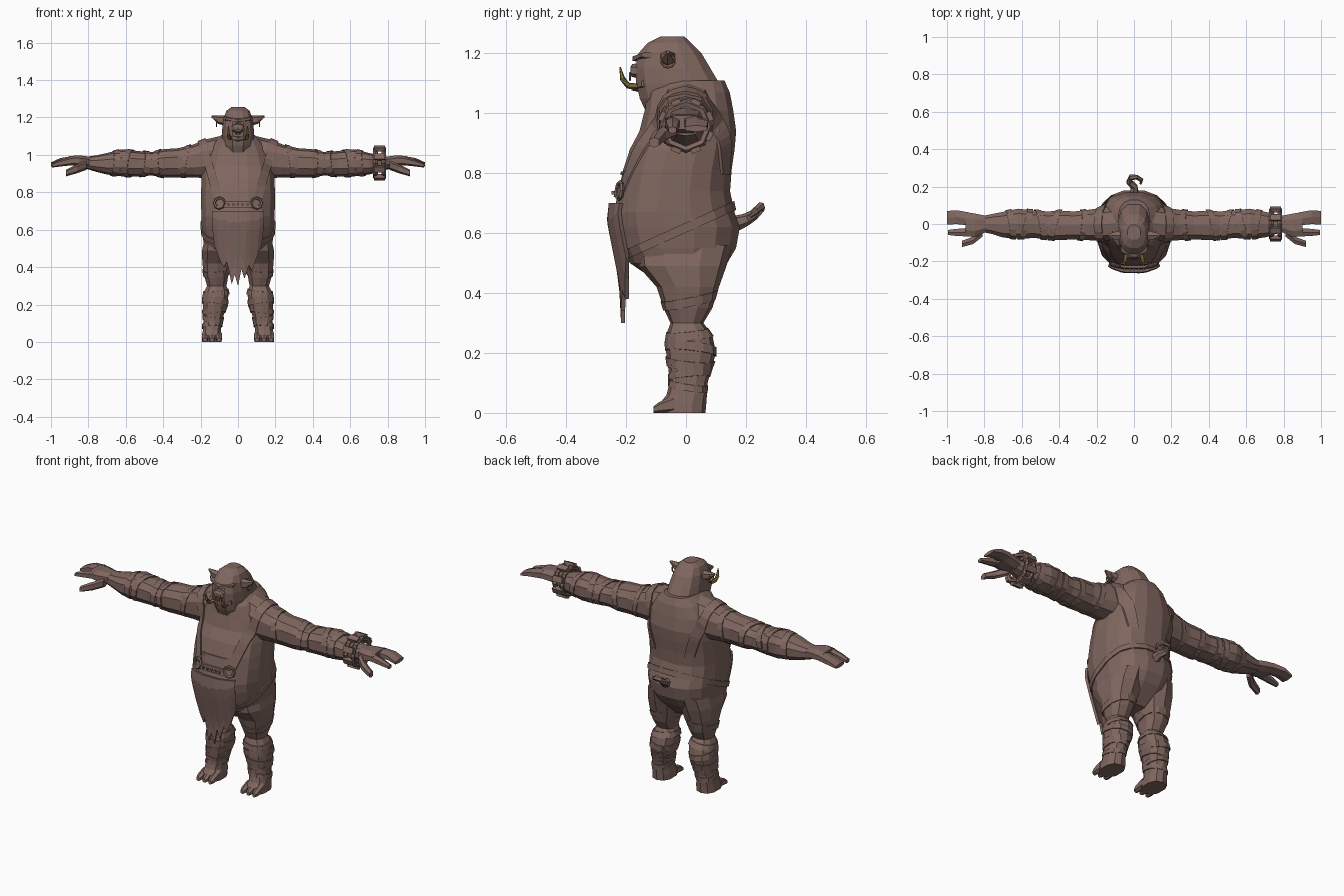
import bpy, bmesh, math
from mathutils import Vector
from mathutils.bvhtree import BVHTree


def material(name, rgb):
    m = bpy.data.materials.new(name)
    m.diffuse_color = (*rgb, 1)
    return m


BROWN = material("leathery brown", (0.216, 0.135, 0.115))
GOLD = material("dull gold", (0.28, 0.20, 0.06))


def make(name, verts, faces, mat=BROWN, mirror=False):
    bm = bmesh.new()
    vs = [bm.verts.new(v) for v in verts]
    for f in faces:
        bm.faces.new([vs[i] for i in f])
    bmesh.ops.recalc_face_normals(bm, faces=bm.faces)
    me = bpy.data.meshes.new(name)
    bm.to_mesh(me)
    bm.free()
    me.materials.append(mat)
    ob = bpy.data.objects.new(name, me)
    bpy.context.collection.objects.link(ob)
    if mirror:
        ob.modifiers.new("mirror", "MIRROR").use_axis[0] = True
    return ob


def loft(name, axis, sections, n=12, power=0.8, mat=BROWN, mirror=False):
    """Skin rounded rings; a section is (position, a0, a1, b0, b1)."""
    verts, faces = [], []
    for t, a0, a1, b0, b1 in sections:
        for i in range(n):
            ang = 2 * math.pi * (i + 0.5) / n
            c, s = math.cos(ang), math.sin(ang)
            a = (a0 + a1) / 2 + (a1 - a0) / 2 * math.copysign(abs(c) ** power, c)
            b = (b0 + b1) / 2 + (b1 - b0) / 2 * math.copysign(abs(s) ** power, s)
            verts.append({"x": (t, a, b), "y": (a, t, b), "z": (a, b, t)}[axis])
    for k in range(len(sections) - 1):
        for i in range(n):
            j = (i + 1) % n
            faces.append((k * n + i, k * n + j, k * n + n + j, k * n + n + i))
    last = (len(sections) - 1) * n
    faces += [tuple(range(n)), tuple(range(last, last + n))]
    make(name, verts, faces, mat, mirror)
    return verts, faces


def surface(*shapes):
    verts, faces = [], []
    for vs, fs in shapes:
        k = len(verts)
        verts += [Vector(v) for v in vs]
        faces += [tuple(i + k for i in f) for f in fs]
    return BVHTree.FromPolygons(verts, faces)


def wrap(name, tree, centre, normal, up, width, thick=0.008, a0=0, a1=360, steps=20, mirror=False):
    """Lay a raised band on a surface, around a centre, in a tilted plane."""
    n = Vector(normal).normalized()
    u = Vector(up)
    u = (u - n * u.dot(n)).normalized()
    v = n.cross(u)
    closed = a1 - a0 == 360
    verts, faces = [], []
    for i in range(steps if closed else steps + 1):
        a = math.radians(a0 + (a1 - a0) * i / steps)
        d = u * math.cos(a) + v * math.sin(a)
        row = []
        for side in (-1, 1):
            c = Vector(centre) + n * side * width / 2
            hit = tree.ray_cast(c + d * 0.6, -d, 0.6)[0]
            row.append(hit if hit else c)
        verts += [row[0] - d * 0.01, row[0] + d * thick, row[1] + d * thick, row[1] - d * 0.01]
    count = len(verts) // 4
    for i in range(count if closed else count - 1):
        j = (i + 1) % count
        for k in range(4):
            m = (k + 1) % 4
            faces.append((i * 4 + k, i * 4 + m, j * 4 + m, j * 4 + k))
    if not closed:
        faces += [(0, 1, 2, 3), tuple(range(len(verts) - 4, len(verts)))]
    make(name, verts, faces, mirror=mirror)


def tube(name, pts, radii, mat=BROWN, mirror=False, n=6):
    verts, faces = [], []
    ps = [Vector(p) for p in pts]
    for i, p in enumerate(ps):
        t = (ps[min(i + 1, len(ps) - 1)] - ps[max(i - 1, 0)]).normalized()
        u = t.cross(Vector((0.3, 0.2, 1)) if abs(t.z) < 0.8 else Vector((1, 0, 0))).normalized()
        w = t.cross(u)
        for k in range(n):
            a = 2 * math.pi * k / n
            verts.append(p + (u * math.cos(a) + w * math.sin(a)) * radii[i])
    for i in range(len(ps) - 1):
        for k in range(n):
            m = (k + 1) % n
            faces.append((i * n + k, i * n + m, i * n + n + m, i * n + n + k))
    faces += [tuple(range(n)), tuple(range(len(verts) - n, len(verts)))]
    make(name, verts, faces, mat, mirror)


def ring(name, loc, rot, major, minor, mat=BROWN, segs=10):
    bpy.ops.mesh.primitive_torus_add(location=loc, rotation=rot, major_radius=major,
                                     minor_radius=minor, major_segments=segs, minor_segments=5)
    ob = bpy.context.object
    ob.name = name
    ob.data.materials.append(mat)


def block(name, loc, size, rot=(0, 0, 0)):
    bpy.ops.mesh.primitive_cube_add(size=1, location=loc, rotation=rot)
    ob = bpy.context.object
    ob.name, ob.scale = name, size
    ob.data.materials.append(BROWN)


# Pot-bellied torso with a humped back
body = [(0.41, 0.09, -0.07, 0.05), (0.46, 0.16, -0.13, 0.10), (0.50, 0.18, -0.19, 0.14),
        (0.55, 0.19, -0.222, 0.17), (0.62, 0.197, -0.242, 0.183), (0.67, 0.199, -0.245, 0.165),
        (0.74, 0.20, -0.228, 0.15), (0.81, 0.20, -0.213, 0.155), (0.88, 0.198, -0.19, 0.165),
        (0.94, 0.19, -0.158, 0.17), (1.01, 0.17, -0.14, 0.16), (1.07, 0.135, -0.13, 0.148),
        (1.11, 0.085, -0.09, 0.13)]
torso = loft("torso", "z", [(z, -w, w, f, b) for z, w, f, b in body], 16)

# Head, brow, snout and jaw
loft("head", "z", [(z, -w, w, f, b) for z, w, f, b in (
    (0.99, 0.07, -0.13, 0.08), (1.05, 0.085, -0.158, 0.11), (1.10, 0.089, -0.17, 0.115),
    (1.15, 0.086, -0.172, 0.085), (1.20, 0.078, -0.162, 0.055), (1.235, 0.064, -0.13, 0.02),
    (1.257, 0.035, -0.085, -0.005))], 12)
loft("brow", "x", [(-0.07, -0.15, -0.11, 1.185, 1.205), (0, -0.182, -0.12, 1.17, 1.195),
                   (0.07, -0.15, -0.11, 1.185, 1.205)], 6)
loft("snout", "y", [(-0.14, -0.045, 0.045, 1.11, 1.175), (-0.18, -0.03, 0.03, 1.12, 1.165),
                    (-0.186, -0.022, 0.022, 1.125, 1.155)], 8)
loft("lower_lip", "x", [(-0.06, -0.15, -0.11, 1.085, 1.115), (0, -0.185, -0.12, 1.07, 1.1),
                        (0.06, -0.15, -0.11, 1.085, 1.115)], 6)
loft("ear", "x", [(0.06, -0.09, -0.03, 1.155, 1.21), (0.105, -0.085, -0.04, 1.165, 1.21),
                  (0.142, -0.066, -0.054, 1.2, 1.21)], 6, mirror=True)
tube("tusk", [(0.04, -0.165, 1.09), (0.048, -0.193, 1.092), (0.052, -0.212, 1.115),
              (0.05, -0.22, 1.155)], [0.01, 0.011, 0.009, 0.002], GOLD, True)
ring("nose_ring", (0, -0.187, 1.123), (math.pi / 2, 0, 0), 0.013, 0.003, GOLD)
for s in (-1, 1):
    ring("earring", (0.115 * s, -0.06, 1.175), (0, math.pi / 2, 0), 0.022, 0.004, GOLD)

# Arms and three-fingered hands
arm = loft("arm", "x", [
    (0.10, -0.09, 0.10, 0.885, 1.10), (0.17, -0.095, 0.09, 0.875, 1.083),
    (0.24, -0.09, 0.08, 0.88, 1.055), (0.32, -0.085, 0.07, 0.88, 1.036),
    (0.40, -0.09, 0.075, 0.88, 1.03), (0.46, -0.085, 0.07, 0.89, 1.015),
    (0.53, -0.078, 0.075, 0.885, 1.02), (0.62, -0.082, 0.085, 0.885, 1.03),
    (0.70, -0.075, 0.068, 0.895, 1.01), (0.76, -0.055, 0.055, 0.91, 0.997),
    (0.81, -0.045, 0.045, 0.925, 0.99)], 10, mirror=True)
loft("palm", "x", [(0.79, -0.045, 0.047, 0.93, 0.992), (0.85, -0.075, 0.06, 0.935, 1.0),
                   (0.90, -0.068, 0.068, 0.945, 0.995)], 8, mirror=True)
loft("broad_finger", "x", [(0.88, -0.012, 0.066, 0.945, 0.995), (0.95, -0.005, 0.078, 0.945, 0.983),
                           (1.0, -0.008, 0.074, 0.938, 0.96)], 6, mirror=True)
loft("front_finger", "x", [(0.88, -0.07, -0.018, 0.945, 0.993), (0.95, -0.066, -0.024, 0.938, 0.972),
                           (0.995, -0.06, -0.03, 0.932, 0.955)], 6, mirror=True)
loft("thumb", "x", [(0.81, -0.07, -0.025, 0.92, 0.97), (0.86, -0.11, -0.065, 0.902, 0.95),
                    (0.92, -0.125, -0.088, 0.885, 0.92)], 6, mirror=True)

# Legs, feet and toes
leg = loft("leg", "z", [
    (0.0, 0.085, 0.195, -0.085, 0.065), (0.035, 0.085, 0.193, -0.085, 0.068),
    (0.06, 0.09, 0.19, -0.065, 0.07), (0.10, 0.085, 0.187, -0.055, 0.072),
    (0.14, 0.075, 0.187, -0.058, 0.083), (0.20, 0.055, 0.19, -0.066, 0.1),
    (0.26, 0.047, 0.187, -0.066, 0.088), (0.30, 0.06, 0.168, -0.052, 0.058),
    (0.35, 0.05, 0.182, -0.075, 0.088), (0.42, 0.025, 0.194, -0.098, 0.11),
    (0.49, 0.01, 0.196, -0.16, 0.135), (0.56, 0.01, 0.18, -0.17, 0.155)], 10, mirror=True)
for x in (0.102, 0.139, 0.177):
    loft("toe", "y", [(-0.108, x - 0.012, x + 0.012, 0, 0.022), (-0.09, x - 0.018, x + 0.018, 0, 0.036),
                      (-0.04, x - 0.018, x + 0.018, 0, 0.06)], 6, mirror=True)

# Wrappings on the shins, thighs and arms
leg_tree, arm_tree, body_tree = surface(leg), surface(arm), surface(torso, arm)
for z, tx, ty, w in ((0.09, 0.1, 0.15, 0.022), (0.125, -0.12, -0.1, 0.022), (0.165, 0.15, 0.1, 0.03),
                     (0.215, -0.15, 0.12, 0.03), (0.262, 0.1, -0.1, 0.028), (0.375, 0.1, -0.2, 0.03)):
    wrap("leg_wrap", leg_tree, (0.125, 0.01, z), (tx, ty, 1), (0, -1, 0), w, 0.006, steps=14, mirror=True)
for x, ty, tz, w in ((0.28, 0.1, 0.15, 0.025), (0.42, 0.25, -0.1, 0.03), (0.50, -0.2, 0.15, 0.03),
                     (0.58, 0.3, 0.1, 0.03), (0.66, -0.15, 0.1, 0.03)):
    wrap("arm_wrap", arm_tree, (x, 0, 0.955), (1, ty, tz), (0, 0, 1), w, 0.006, steps=14, mirror=True)

# Sloping waistband, shoulder straps and bib edge
torso_tree = surface(torso)
wrap("waistband", torso_tree, (0, -0.03, 0.605), (0, -0.45, 1), (0, -1, 0), 0.03, 0.007, steps=28)
wrap("shoulder_strap", body_tree, (0.135, 0, 0.87), (0.32, 0, -0.09), (0.09, 0, 0.32), 0.045, 0.009,
     -120, 122, 24, True)
wrap("bib_edge", torso_tree, (0, 0, 0.735), (0, 0, 1), (0, -1, 0), 0.03, 0.012, -27, 27, 8)
wrap("bib_pocket", torso_tree, (0, 0, 0.80), (0, 0, 1), (0, -1, 0), 0.012, 0.006, -20, 20, 8)
for s in (-1, 1):
    ring("strap_ring", (0.1 * s, -0.222, 0.742), (math.pi / 2 - 0.1, 0, 0.3 * s), 0.028, 0.008, segs=8)
for i in range(5):
    block("bib_stud", (-0.05 + i * 0.025, -0.242, 0.735), (0.011, 0.012, 0.012))

# Ragged apron hanging from the belly
hems = [0.52, 0.44, 0.40, 0.43, 0.31, 0.36, 0.30, 0.39, 0.34, 0.41, 0.38, 0.45, 0.52]
verts, faces = [], []
rows = 7
for i, hem in enumerate(hems):
    x = -0.135 + 0.0225 * i
    for r in range(rows):
        z = 0.70 + (hem - 0.70) * r / (rows - 1)
        hit = torso_tree.ray_cast(Vector((x, -1, max(z, 0.63))), Vector((0, 1, 0)))[0]
        drop = max(0, 0.63 - z)
        y = hit.y - 0.016 + min(drop * 0.2, 0.045)
        verts.append((x * (1 - 0.8 * drop), y, z))
        if i and r:
            a, b = (i - 1) * rows + r, i * rows + r
            faces.append((a - 1, a, b, b - 1))
apron = make("ragged_apron", verts, faces)
mod = apron.modifiers.new("thickness", "SOLIDIFY")
mod.thickness, mod.offset = 0.014, 0

# Curly tail
tube("tail", [(0, 0.16, 0.63), (0, 0.20, 0.645), (-0.025, 0.225, 0.66), (-0.015, 0.25, 0.685),
              (0.015, 0.25, 0.69), (0.04, 0.235, 0.675), (0.035, 0.215, 0.655)],
     [0.028, 0.021, 0.018, 0.016, 0.014, 0.011, 0.006])

# Studded bracelet on one wrist
for x in (0.735, 0.78):
    ring("bracelet_band", (x, 0, 0.957), (0, math.pi / 2, 0), 0.077, 0.013, segs=8)
for i in range(8):
    a = math.pi * (i + 0.5) / 4
    block("bracelet_stud", (0.757, 0.083 * math.sin(a), 0.957 + 0.083 * math.cos(a)),
          (0.06, 0.032, 0.022), (-a, 0, 0))
